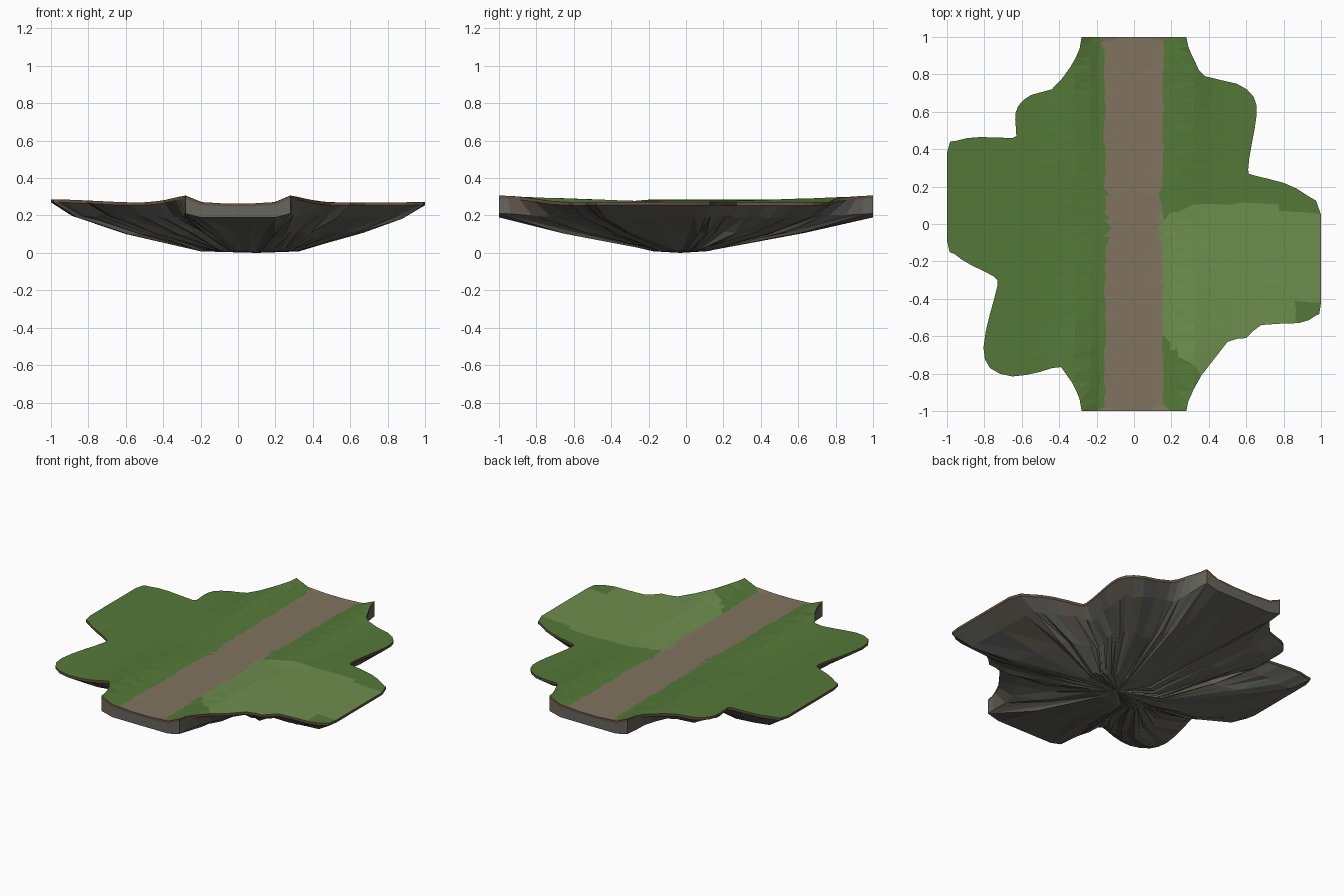
import bpy, math, random
from mathutils import Vector
from mathutils.geometry import delaunay_2d_cdt

if "Cube" in bpy.data.objects:
    bpy.data.objects.remove(bpy.data.objects["Cube"])

random.seed(4)


def material(name, rgb):
    m = bpy.data.materials.new(name)
    m.diffuse_color = (*rgb, 1)
    m.use_nodes = True
    m.node_tree.nodes["Principled BSDF"].inputs["Base Color"].default_value = m.diffuse_color
    return m


GRASS = material("grass", (0.09, 0.19, 0.04))
MEADOW = material("light_grass", (0.155, 0.27, 0.075))
PATH = material("path_dirt", (0.22, 0.175, 0.115))
SOIL = material("soil", (0.13, 0.085, 0.05))
ROCK = material("rock", (0.13, 0.135, 0.115))
ROCK2 = material("brown_rock", (0.145, 0.125, 0.095))

# Coastline, counter-clockwise from the front right path corner
COAST = [(.28, -1), (.29, -.95), (.36, -.81), (.50, -.63), (.60, -.61), (.68, -.54),
         (.88, -.53), (.97, -.49), (1, -.42), (1, .05), (.93, .15), (.80, .22),
         (.64, .26), (.61, .29), (.63, .43), (.655, .58), (.64, .68), (.55, .75),
         (.38, .79), (.33, .86), (.29, .95), (.28, 1), (.2, 1), (.07, 1), (-.07, 1),
         (-.2, 1), (-.28, 1), (-.29, .94), (-.34, .84), (-.44, .72), (-.55, .69),
         (-.62, .63), (-.635, .56), (-.63, .49), (-.65, .46), (-.82, .465),
         (-.95, .445), (-1, .38), (-1, -.09), (-.96, -.16), (-.87, -.22), (-.75, -.28),
         (-.73, -.33), (-.77, -.48), (-.805, -.66), (-.77, -.77), (-.65, -.815),
         (-.50, -.79), (-.39, -.765), (-.33, -.85), (-.29, -.94), (-.28, -1),
         (-.2, -1), (-.07, -1), (.07, -1), (.2, -1)]


def smooth_coast(points):
    """Insert one spline midpoint on every curved stretch."""
    out, n = [], len(points)
    for i in range(n):
        a, b, c, d = (Vector(points[(i + k) % n]) for k in (-1, 0, 1, 2))
        out.append(b)
        if abs(b.y) == 1 or abs(c.y) == 1:
            continue
        sharp = {(.36, -.81), (-.39, -.765), (-.44, .72)}
        m = (b + c) / 2 if points[i] in sharp else (9 * (b + c) - a - d) / 16
        m.x = max(-1, min(1, m.x))
        out.append(m)
    return out


def step(a, b, v):
    t = max(0, min(1, (v - a) / (b - a)))
    return t * t * (3 - 2 * t)


def ground(x, y):
    """Height of the ground: sunken path, banks beside it, raised outer rims."""
    d = abs(x) - .28
    bank = math.exp(-(d / (.055 if d < 0 else .13)) ** 2)
    rim = (.017 if x < 0 else .002) * step(.5, 1, abs(x))
    return .264 + .005 * step(.12, .25, abs(x)) + .038 * abs(y) * bank + rim


def make_object(name, verts, faces, mats, slots):
    me = bpy.data.meshes.new(name)
    me.from_pydata(verts, [], faces)
    for m in mats:
        me.materials.append(m)
    for p, s in zip(me.polygons, slots):
        p.material_index = s
    ob = bpy.data.objects.new(name, me)
    bpy.context.collection.objects.link(ob)
    return ob


coast = smooth_coast(COAST)
n = len(coast)

# Ground surface: triangulated scatter of points inside the coastline
scatter = []
xs = [-.95 + .09 * i for i in range(9)] + [.95 - .09 * i for i in range(9)]
xs += [s * v for s in (-1, 1) for v in (.19, .155, .125, .06)]
for x in xs:
    for j in range(46):
        y = -.975 + j * 1.95 / 45
        scatter.append(Vector((x + random.uniform(-.008, .008),
                               y + random.uniform(-.008, .008))))
edges = [(i, (i + 1) % n) for i in range(n)]
pts, _, tris, *_ = delaunay_2d_cdt(coast + scatter, edges, [], 1, 1e-5)
used = sorted({v for t in tris for v in t})
index = {v: i for i, v in enumerate(used)}
verts = [(pts[v].x, pts[v].y, ground(pts[v].x, pts[v].y)) for v in used]
faces = [tuple(index[v] for v in t) for t in tris]
slots = []
for t in tris:
    c = sum((pts[v] for v in t), Vector((0, 0))) / 3
    if abs(c.x) < .142 + .025 * abs(c.y):
        slots.append(2)
    elif (c.x > 0 and -.58 - 1.2 * min(c.x - .14, .16) < c.y < .045 + .06 * step(.14, .35, c.x)
          - .05 * step(.6, 1, c.x) and not (c.x > .86 and c.y < -.43)):
        slots.append(1)
    else:
        slots.append(0)
make_object("ground_surface", verts, faces, [GRASS, MEADOW, PATH], slots)

# Rocky underside: rings from the coastline down to a small foot
CENTRE = Vector((.06, -.03))
rings = [[], [], [], [], []]
for p in coast:
    z = ground(p.x, p.y)
    end = step(.82, .98, abs(p.y)) if abs(p.x) < .4 else 0
    k = .88 + .12 * end + random.uniform(-.015, .015) * (1 - end)
    corner = .02 * step(.2, .28, abs(p.x))
    lip_z = (.19 + corner) * end + (.195 + random.uniform(-.012, .012)) * (1 - end)
    mid = CENTRE.lerp(p, .6 + random.uniform(-.05, .05))
    way = (p - CENTRE).normalized()
    r = random.uniform(.85, 1.05)
    foot = CENTRE + Vector((way.x * .28 * r, way.y * .155 * r))
    rings[0].append((p.x, p.y, z))
    rings[1].append((p.x, p.y, z - .016))
    rings[2].append((p.x * k, p.y * k, lip_z))
    rings[3].append((mid.x, mid.y, .107 + random.uniform(-.01, .01)))
    rings[4].append((foot.x, foot.y, random.uniform(.008, .02)))
verts = [v for ring in rings for v in ring] + [(.1, -.03, 0)]
faces, slots = [], []
for r in range(4):
    for i in range(n):
        j = (i + 1) % n
        a, b, c, d = r * n + i, (r + 1) * n + i, (r + 1) * n + j, r * n + j
        tint = 0 if r == 0 else (2 if random.random() < .2 else 1)
        if r < 2:
            faces.append((a, b, c, d))
            slots.append(tint)
        else:
            faces += [(a, b, c), (a, c, d)]
            slots += [tint, tint]
for i in range(n):
    faces.append((5 * n, 4 * n + (i + 1) % n, 4 * n + i))
    slots.append(1)
make_object("rock_underside", verts, faces, [SOIL, ROCK, ROCK2], slots)
